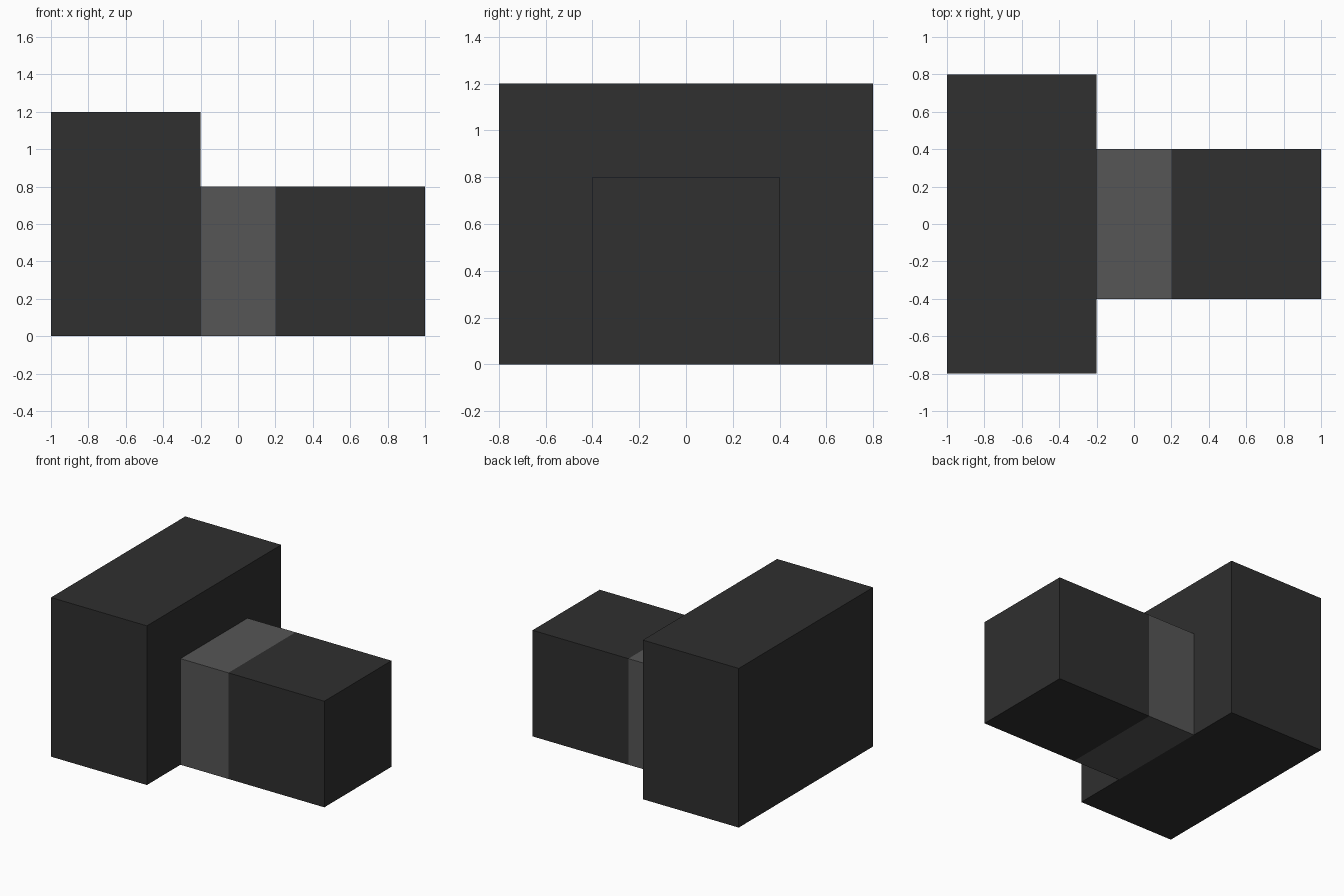
import bpy
from mathutils import Matrix, Vector
import bmesh

if "Cube" in bpy.data.objects:
    bpy.data.objects.remove(bpy.data.objects["Cube"])


def material(name, value):
    mat = bpy.data.materials.new(name)
    mat.diffuse_color = (value, value, value, 1.0)
    mat.use_nodes = True
    mat.node_tree.nodes["Principled BSDF"].inputs["Base Color"].default_value = mat.diffuse_color
    return mat


charcoal = material("charcoal", 0.029)
grey = material("mid grey", 0.092)


def box(name, low, high, mat):
    low, high = Vector(low), Vector(high)
    bm = bmesh.new()
    bmesh.ops.create_cube(bm, size=1.0, matrix=Matrix.Diagonal((*(high - low), 1.0)))
    mesh = bpy.data.meshes.new(name)
    bm.to_mesh(mesh)
    bm.free()
    mesh.materials.append(mat)
    obj = bpy.data.objects.new(name, mesh)
    obj.location = (low + high) / 2
    bpy.context.collection.objects.link(obj)
    return obj


# Tall wide block on the left
box("main_block", (-1.0, -0.8, 0.0), (-0.2, 0.8, 1.2), charcoal)
# Lighter band joining the two blocks
box("connecting_band", (-0.2, -0.4, 0.0), (0.2, 0.4, 0.8), grey)
# Small block on the right
box("end_block", (0.2, -0.4, 0.0), (1.0, 0.4, 0.8), charcoal)
